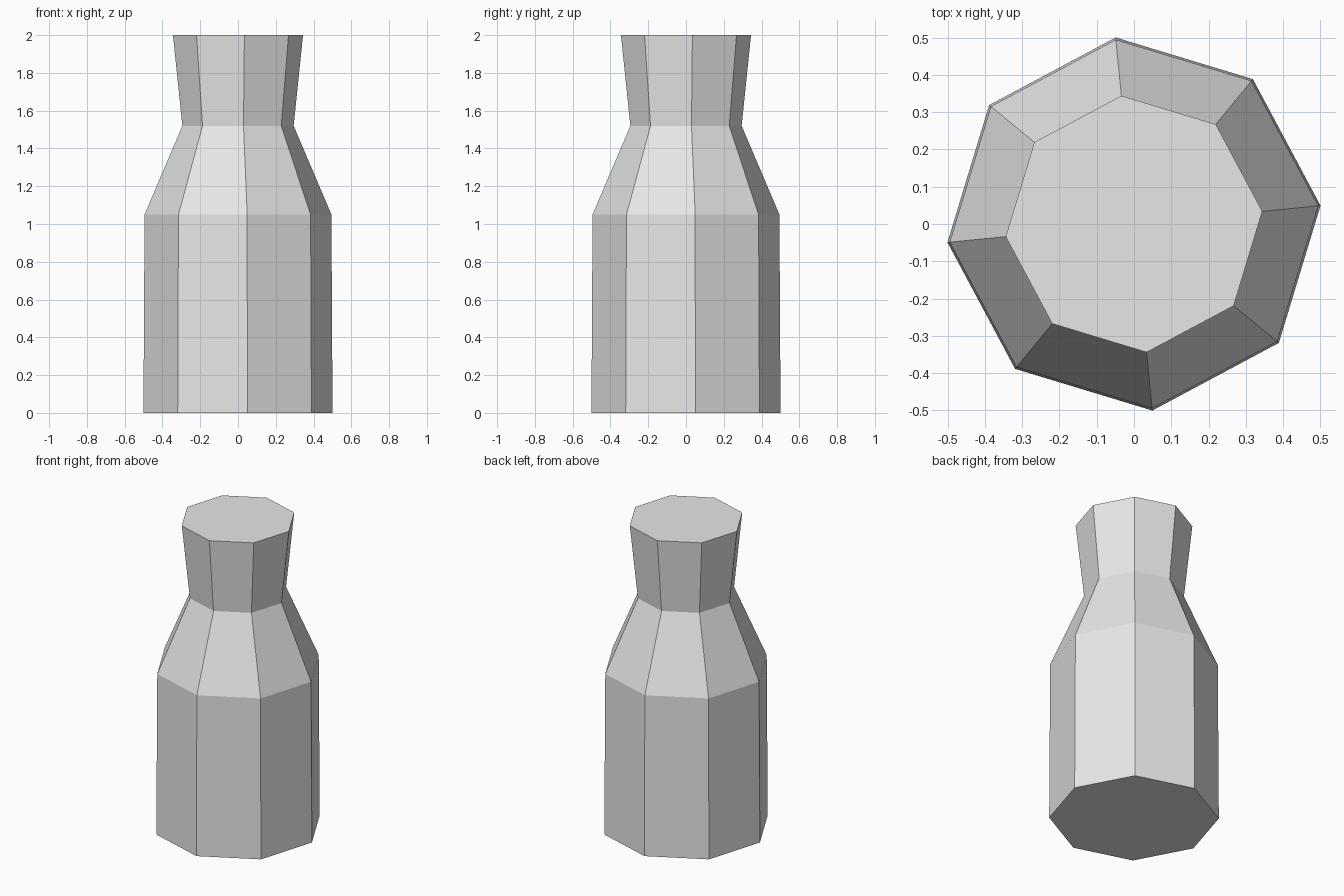
import bpy
import bmesh
from math import cos, sin, pi

cube = bpy.data.objects.get("Cube")
if cube:
    bpy.data.objects.remove(cube, do_unlink=True)

SIDES = 8
TURN = pi / 32
# Bottle profile: radius, height
PROFILE = [(0.503, 0.0), (0.497, 1.05), (0.296, 1.52), (0.346, 2.0)]

# Plain light grey
grey = bpy.data.materials.new("light_grey")
grey.use_nodes = True
colour = (0.8, 0.8, 0.8, 1.0)
grey.diffuse_color = colour
grey.node_tree.nodes["Principled BSDF"].inputs["Base Color"].default_value = colour

# Stacked octagonal rings, bridged and capped at both ends
bm = bmesh.new()
rings = []
for radius, z in PROFILE:
    angles = [TURN + 2 * pi * i / SIDES for i in range(SIDES)]
    rings.append([bm.verts.new((radius * cos(a), radius * sin(a), z)) for a in angles])
for low, high in zip(rings, rings[1:]):
    for i in range(SIDES):
        j = (i + 1) % SIDES
        bm.faces.new((low[i], low[j], high[j], high[i]))
bm.faces.new(rings[0][::-1])
bm.faces.new(rings[-1])
bmesh.ops.recalc_face_normals(bm, faces=bm.faces)

mesh = bpy.data.meshes.new("bottle")
bm.to_mesh(mesh)
bm.free()
mesh.materials.append(grey)
bottle = bpy.data.objects.new("bottle", mesh)
bpy.context.collection.objects.link(bottle)
